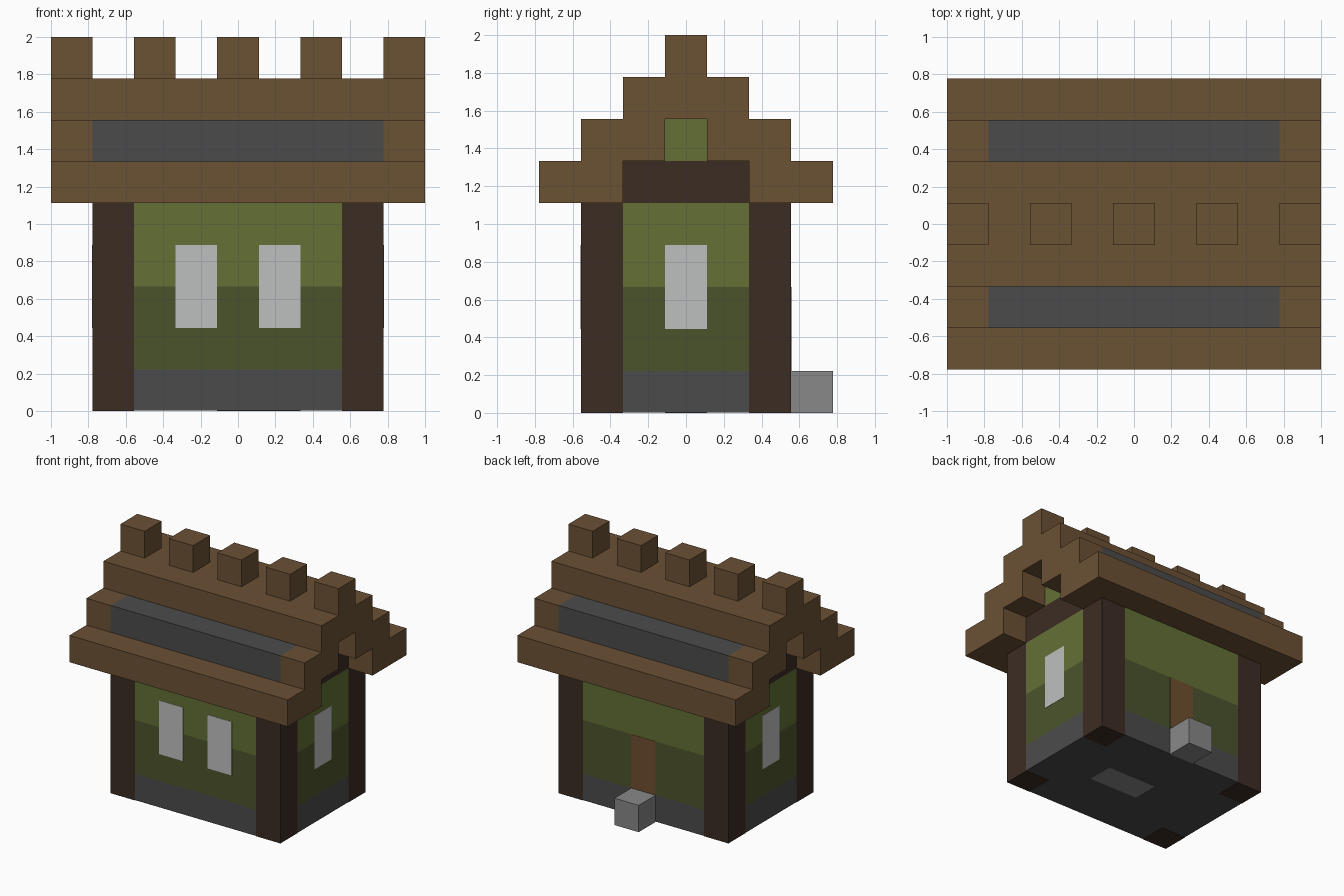
import bpy, bmesh
from mathutils import Matrix, Vector

cube = bpy.data.objects.get("Cube")
if cube:
    bpy.data.objects.remove(cube, do_unlink=True)

U = 2 / 9        # edge of one block
T = 0.012        # plate relief, in blocks


def material(name, rgb):
    lin = [((c / 255 + 0.055) / 1.055) ** 2.4 for c in rgb] + [1]
    m = bpy.data.materials.new(name)
    m.use_nodes = True
    m.diffuse_color = lin
    bsdf = next(n for n in m.node_tree.nodes if n.type == 'BSDF_PRINCIPLED')
    bsdf.inputs["Base Color"].default_value = lin
    bsdf.inputs["Roughness"].default_value = 0.9
    return m


timber = material("roof timber", (107, 81, 52))
dark_wood = material("dark wood", (60, 44, 35))
light_green = material("light green plaster", (99, 112, 53))
dark_green = material("dark green plaster", (75, 84, 44))
slate = material("dark slate", (75, 75, 75))
stone = material("light stone", (136, 136, 136))
pane = material("pale window", (190, 192, 191))
door_wood = material("door wood", (110, 79, 47))


def add_object(name, bm, mat):
    bmesh.ops.recalc_face_normals(bm, faces=bm.faces)
    mesh = bpy.data.meshes.new(name)
    bm.to_mesh(mesh)
    bm.free()
    mesh.materials.append(mat)
    ob = bpy.data.objects.new(name, mesh)
    bpy.context.collection.objects.link(ob)
    return ob


def box(name, x, y, z, mat, mirror=""):
    """Box from (min, max) ranges in blocks, optionally mirrored on axes."""
    lo, hi = Vector((x[0], y[0], z[0])) * U, Vector((x[1], y[1], z[1])) * U
    bm = bmesh.new()
    bmesh.ops.create_cube(bm, size=1, matrix=Matrix.Translation((lo + hi) / 2)
                          @ Matrix.Diagonal((hi - lo).to_4d()))
    ob = add_object(name, bm, mat)
    if mirror:
        mod = ob.modifiers.new("mirror", 'MIRROR')
        mod.use_axis = ["X" in mirror, "Y" in mirror, False]
        mod.use_mirror_merge = False
    return ob


def wall_course(name, z0, z1, mat):
    """Wall ring section with notched corners that hold the posts."""
    quarter = [(3.5, 1.5), (2.5, 1.5), (2.5, 2.5)]
    outline = []
    for sx, sy in ((1, 1), (-1, 1), (-1, -1), (1, -1)):
        pts = [(sx * px, sy * py) for px, py in quarter]
        outline += pts if sx == sy else pts[::-1]
    bm = bmesh.new()
    face = bm.faces.new([bm.verts.new((px * U, py * U, z0 * U)) for px, py in outline])
    top = bmesh.ops.extrude_face_region(bm, geom=[face])["geom"]
    bmesh.ops.translate(bm, vec=(0, 0, (z1 - z0) * U),
                        verts=[v for v in top if isinstance(v, bmesh.types.BMVert)])
    return add_object(name, bm, mat)


# Body: posts and wall courses
box("corner_posts", (2.5, 3.5), (1.5, 2.5), (0, 5), dark_wood, "XY")
wall_course("foundation", T, 1, slate)
wall_course("lower_wall", 1, 3, dark_green)
wall_course("upper_wall", 3, 5, light_green)

# Windows, door, step and floor slab
box("front_windows", (0.5, 1.5), (-2.5 - T, -2.5 + T), (2, 4), pane, "X")
box("side_windows", (3.5 - T, 3.5 + T), (-0.5, 0.5), (2, 4), pane, "X")
box("back_door", (-0.5, 0.5), (2.5 - T, 2.5 + T), (1, 3), door_wood)
box("door_step", (-0.5, 0.5), (2.5, 3.5), (0, 1), stone)
box("floor_slab", (-0.5, 1.5), (-0.5, 0.5), (0, 2 * T), stone)

# Gable infill
box("gable_beam", (-3.5, 3.5), (-1.5, 1.5), (5, 6), dark_wood)
box("gable_panel", (-3.5, 3.5), (-1.5, 1.5), (6, 7), light_green)

# Stepped roof
box("roof_eaves", (-4.5, 4.5), (1.5, 3.5), (5, 6), timber, "Y")
box("roof_gable_ends", (3.5, 4.5), (0.5, 2.5), (6, 7), timber, "XY")
box("roof_slate_bands", (-3.5, 3.5), (1.5, 2.5), (6, 7), slate, "Y")
box("roof_ridge", (-4.5, 4.5), (-1.5, 1.5), (7, 8), timber)

# Row of ridge blocks
blocks = box("ridge_blocks", (-4.5, -3.5), (-0.5, 0.5), (8, 9), timber)
row = blocks.modifiers.new("row", 'ARRAY')
row.count = 5
row.use_relative_offset = False
row.use_constant_offset = True
row.constant_offset_displace = (2 * U, 0, 0)
